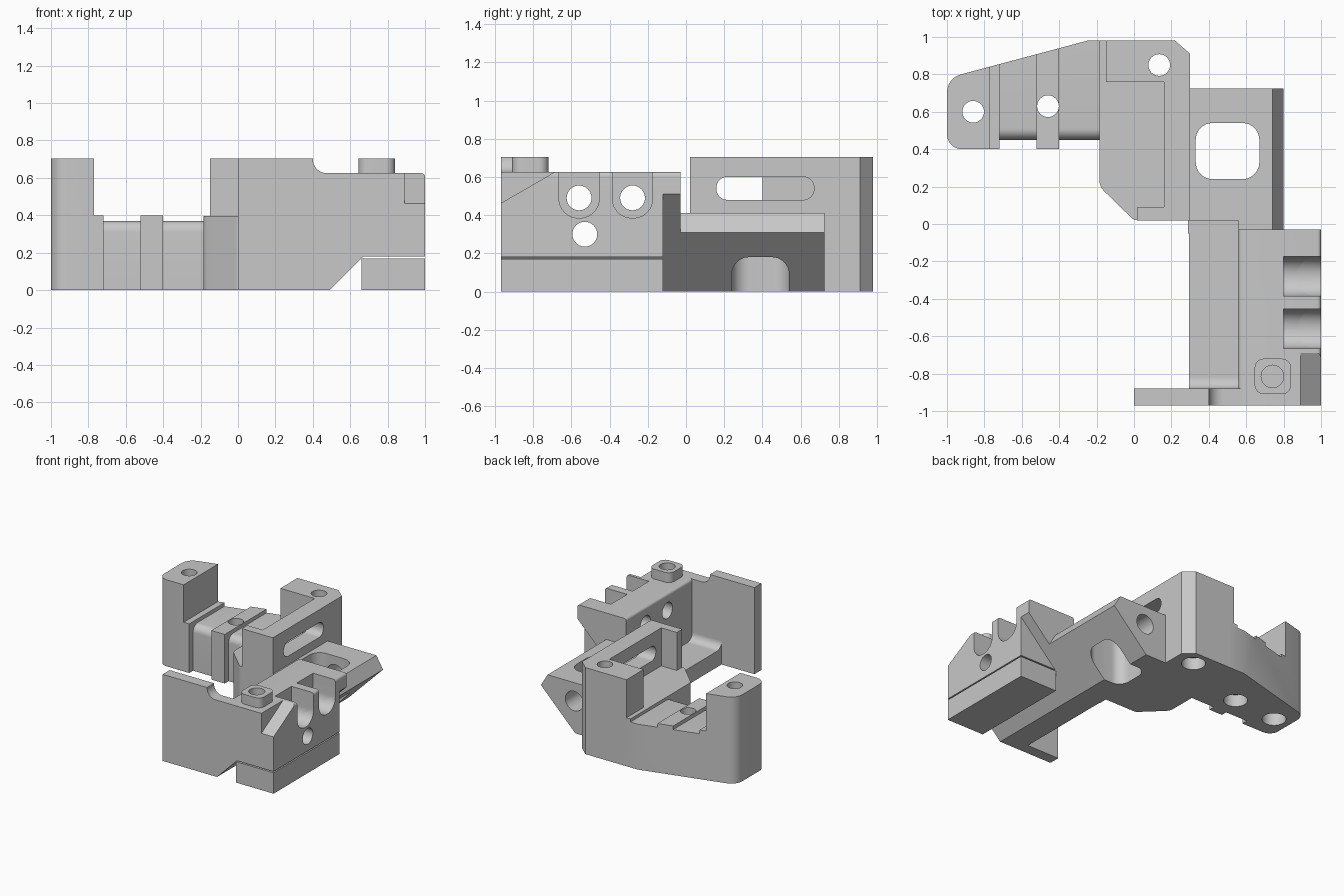
import bpy
import bmesh
import math
from mathutils import Vector

old = bpy.data.objects.get("Cube")
if old:
    bpy.data.objects.remove(old, do_unlink=True)

grey = bpy.data.materials.new("plain grey")
grey.use_nodes = True
grey.diffuse_color = (0.58, 0.58, 0.58, 1)
grey.node_tree.nodes["Principled BSDF"].inputs["Base Color"].default_value = grey.diffuse_color


def rounded(points, steps=8):
    """Profile whose points may carry a third value, the corner radius."""
    out = []
    for i, pt in enumerate(points):
        p = Vector(pt[:2])
        if len(pt) == 2:
            out.append(p)
            continue
        r = pt[2]
        u = (Vector(points[i - 1][:2]) - p).normalized()
        v = (Vector(points[(i + 1) % len(points)][:2]) - p).normalized()
        half = u.angle(v) / 2
        centre = p + (u + v).normalized() * (r / math.sin(half))
        t = r / math.tan(half)
        start = (p + u * t - centre).normalized()
        end = (p + v * t - centre).normalized()
        out += [centre + start.slerp(end, k / steps) * r for k in range(steps + 1)]
    return out


def prism(name, axis, points, lo, hi):
    """Extrude a profile along an axis: x takes (y,z), y takes (x,z), z takes (x,y)."""
    place = {"x": lambda p, h: (h, p[0], p[1]),
             "y": lambda p, h: (p[0], h, p[1]),
             "z": lambda p, h: (p[0], p[1], h)}[axis]
    bm = bmesh.new()
    base = bm.faces.new([bm.verts.new(place(p, lo)) for p in rounded(points)])
    ext = bmesh.ops.extrude_face_region(bm, geom=[base])["geom"]
    shift = Vector(place((0, 0), hi - lo))
    bmesh.ops.translate(bm, vec=shift, verts=[g for g in ext if isinstance(g, bmesh.types.BMVert)])
    bmesh.ops.recalc_face_normals(bm, faces=bm.faces)
    mesh = bpy.data.meshes.new(name)
    bm.to_mesh(mesh)
    bm.free()
    mesh.materials.append(grey)
    obj = bpy.data.objects.new(name, mesh)
    bpy.context.collection.objects.link(obj)
    return obj


def rect(a0, a1, b0, b1, r=None):
    pts = [(a0, b0), (a1, b0), (a1, b1), (a0, b1)]
    return [p + (r,) for p in pts] if r else pts


def bore(axis, a, b, r, lo, hi):
    ring = [(a + r * math.cos(k * math.tau / 32), b + r * math.sin(k * math.tau / 32)) for k in range(32)]
    return prism("bore_cutter", axis, ring, lo, hi)


def cut(*args):
    return prism("cutter", *args)


def screw_hole(x, y):
    """Through hole with a wider recess underneath."""
    return [bore("z", x, y, 0.058, -0.1, 1), bore("z", x, y, 0.09, -0.1, 0.1)]


def finish(obj, cutters=()):
    bpy.ops.object.select_all(action="DESELECT")
    bpy.context.view_layer.objects.active = obj
    obj.select_set(True)
    for c in cutters:
        c.hide_render = True
        mod = obj.modifiers.new("cut", "BOOLEAN")
        mod.operation = "DIFFERENCE"
        mod.solver = "EXACT"
        mod.object = c
        bpy.ops.object.modifier_apply(modifier=mod.name)
        bpy.data.objects.remove(c, do_unlink=True)
    bpy.ops.object.shade_smooth_by_angle(angle=math.radians(30))


# Side arm: tall end post, two lowered bays and a raised rib
arm = prism("side_arm", "z", [(-1, 0.4, 0.08), (-0.1, 0.4), (-0.1, 0.98), (-0.25, 0.98), (-1, 0.78, 0.1)],
            0, 0.705)
bay = [(0.45, -0.1), (0.45, 0.37, 0.06), (1.1, 0.37), (1.1, 1), (0.3, 1), (0.3, -0.1)]
finish(arm, [cut("y", rect(-0.77, 0, 0.4, 1), 0.2, 1.2),
             cut("x", bay, -0.72, -0.52),
             cut("x", bay, -0.4, 0)]
       + screw_hole(-0.86, 0.6) + screw_hole(-0.46, 0.63))

# Central block: slotted wall, corner post and end rib around a lowered floor
block = prism("central_block", "z", [(0.3, 0.02), (0.3, 0.91), (0.22, 0.98), (-0.185, 0.98),
                                     (-0.185, 0.2, 0.08), (0, 0.02, 0.04)], 0, 0.705)
recess = [(-0.4, 1.1), (-0.15, 1.1), (-0.15, 0.76), (0.16, 0.76), (0.16, 0.09),
          (0.02, 0.09), (0.02, -0.1), (-0.4, -0.1)]
finish(block, [cut("z", recess, 0.395, 1),
               cut("x", rect(0.16, 0.67, 0.48, 0.6, 0.055), 0, 0.5)]
       + screw_hole(0.135, 0.85))

# Wedge plate with a rounded window and a bore in its back face
wedge = prism("wedge_plate", "y", [(0.29, 0), (0.49, 0), (0.8, 0.31), (0.74, 0.41), (0.29, 0.41)],
              -0.05, 0.725)
finish(wedge, [cut("z", rect(0.2, 0.56, -0.2, 0.02), 0.13, 1),
               cut("z", rect(0.33, 0.67, 0.24, 0.54, 0.09), -0.1, 1),
               bore("y", 0.5, 0.26, 0.08, 0.45, 0.9)])

# Clamp body: low floor and thick wall with two U grooves and three bores
clamp = prism("clamp_body", "y", [(0.295, 0), (0.49, 0), (1, 0.51), (1, 0.625, 0.02),
                                  (0.56, 0.625, 0.02), (0.56, 0.13), (0.295, 0.13)], -0.97, -0.03)
# Fill beneath the wall, down to the parting gap
under = prism("clamp_lower_wall", "y", [(0.64, 0.15), (0.67, 0.18), (1, 0.18), (1, 0.52), (0.9, 0.42)],
              -0.97, -0.12)
corner = [(-0.68, 0.63), (-1, 0.445), (-1.1, 0.445), (-1.1, 0.8), (-0.68, 0.8)]


def wall_cutters():
    cutters = [cut("x", corner, 0.89, 1.1), bore("x", -0.53, 0.3, 0.065, 0.3, 1.2)]
    for y in (-0.56, -0.28):
        groove = rect(y - 0.105, y + 0.105, 0.385, 0.8)
        groove[0] += (0.1,)
        groove[1] += (0.1,)
        cutters += [cut("x", groove, 0.8, 1.1), bore("x", y, 0.49, 0.065, 0.3, 1.2)]
    return cutters


finish(clamp, wall_cutters())
finish(under, wall_cutters())

# Front plate with a curved step, and the fillet behind it
front = prism("front_plate", "y", [(0, 0), (0.49, 0), (0.66, 0.17), (0.66, 0.625), (0.4, 0.625, 0.075),
                                   (0.4, 0.705), (0, 0.705)], -0.97, -0.88)
finish(front)
fillet = prism("plate_fillet", "x", [(-0.89, 0.1), (-0.8, 0.1), (-0.8, 0.13), (-0.88, 0.13, 0.06),
                                     (-0.88, 0.3), (-0.89, 0.3)], 0.295, 0.57)
finish(fillet)

# Square boss with a blind hole
boss = prism("screw_boss", "z", rect(0.645, 0.84, -0.91, -0.72, 0.05), 0.6, 0.705)
finish(boss, [bore("z", 0.74, -0.815, 0.06, 0.63, 1)])

# Separate lower jaw
jaw = prism("lower_jaw", "y", rect(0.66, 1, 0, 0.17), -0.97, -0.12)
finish(jaw)
